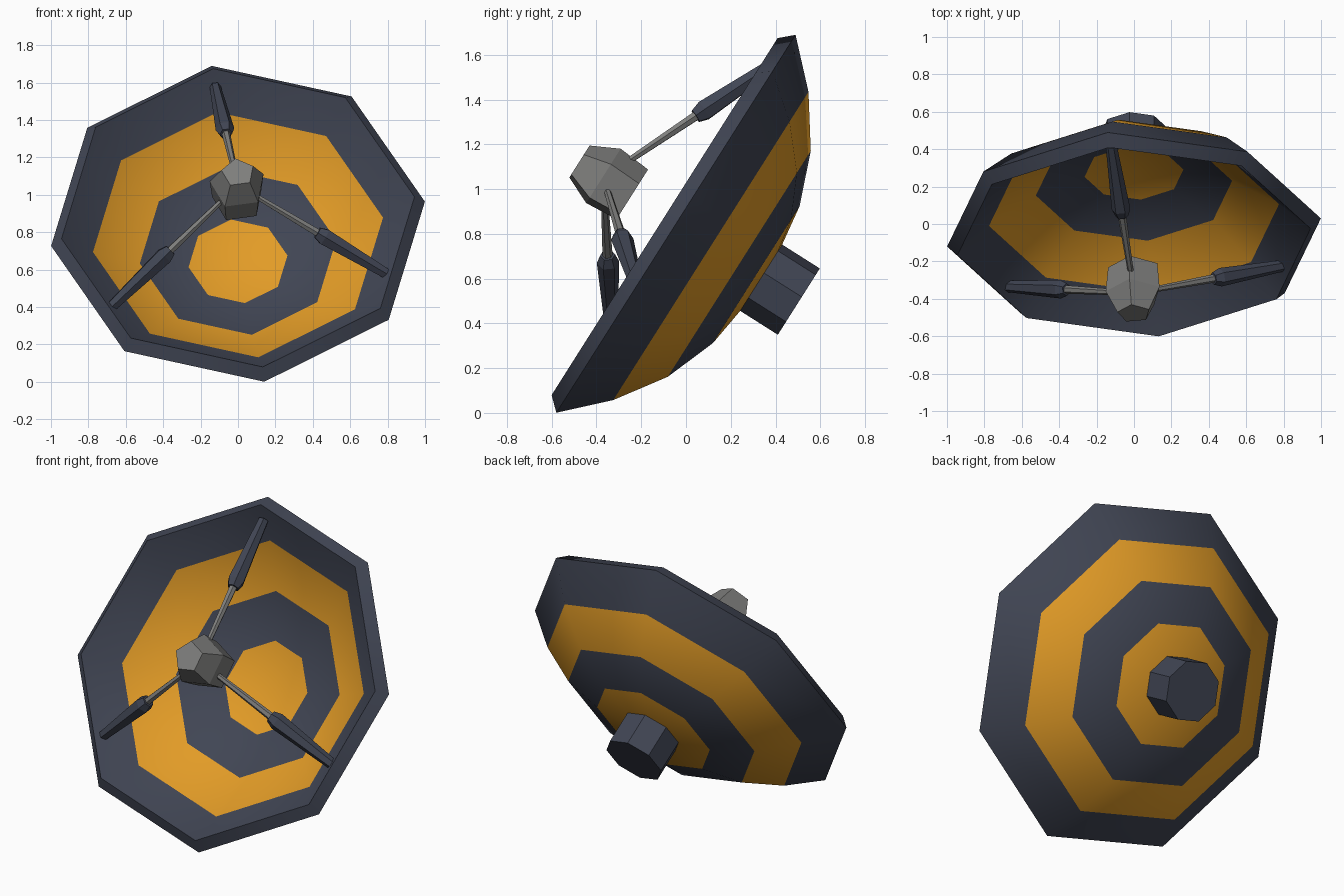
import bpy, math
from mathutils import Matrix, Vector

if "Cube" in bpy.data.objects:
    bpy.data.objects.remove(bpy.data.objects["Cube"])


def material(name, rgb):
    m = bpy.data.materials.new(name)
    m.diffuse_color = (*rgb, 1)
    m.use_nodes = True
    m.node_tree.nodes["Principled BSDF"].inputs["Base Color"].default_value = m.diffuse_color
    return m


SLATE = material("slate blue", (0.052, 0.060, 0.088))
ORANGE = material("amber orange", (0.76, 0.33, 0.02))
GREY = material("metal grey", (0.21, 0.21, 0.205))

# Dish frame: local z is the dish axis, tilted up towards the front
V = Vector((0, 0.535, 0.845)).normalized()
N = Vector((1, 0, 0)).cross(V)
FRAME = Matrix.Translation((0, -0.045, 0.845)) @ Matrix(
    ((1, 0, 0), V, N)).transposed().to_4x4()
PHASE = 8  # degrees, turn of the whole dish about its axis


def lathe(name, profile, sides, phase, mats, frame, bands=None, smooth=None):
    """Revolve (radius, height) points; bands gives a material per segment."""
    verts, faces, idx, rings = [], [], [], []
    for r, h in profile:
        start = len(verts)
        if r == 0:
            verts.append((0, 0, h))
            rings.append([start] * sides)
            continue
        for k in range(sides):
            a = math.radians(phase) + math.tau * k / sides
            verts.append((r * math.cos(a), r * math.sin(a), h))
        rings.append(list(range(start, start + sides)))
    for s, (lo, hi) in enumerate(zip(rings, rings[1:])):
        for k in range(sides):
            j = (k + 1) % sides
            quad = [lo[k], lo[j], hi[j], hi[k]]
            faces.append(list(dict.fromkeys(quad)))
            idx.append(bands[s] if bands else 0)
    # flat end caps where the profile is open
    if profile[0][0] > 0:
        faces.append(rings[0][::-1])
        idx.append(0)
    if profile[-1][0] > 0:
        faces.append(rings[-1])
        idx.append(0)
    me = bpy.data.meshes.new(name)
    me.from_pydata(verts, [], faces)
    for m in mats:
        me.materials.append(m)
    for p, i in zip(me.polygons, idx):
        p.material_index = i
    me.update()
    ob = bpy.data.objects.new(name, me)
    ob.matrix_world = frame
    bpy.context.collection.objects.link(ob)
    if smooth:
        bpy.context.view_layer.objects.active = ob
        ob.select_set(True)
        bpy.ops.object.shade_smooth_by_angle(angle=math.radians(smooth))
        ob.select_set(False)
    return ob


# Bowl: back surface outwards, over the lip, then front surface inwards
bowl = [(0, -0.475), (0.365, -0.425), (0.603, -0.335), (0.823, -0.185), (1.009, 0),
        (0.953, 0.06), (0.783, -0.11), (0.53, -0.28), (0.267, -0.375), (0, -0.40)]
lathe("dish_bowl", bowl, 8, PHASE, [SLATE, ORANGE], FRAME,
      bands=[1, 0, 1, 0, 0, 0, 1, 0, 1], smooth=40)

# Mount hub behind the bowl
lathe("rear_hub", [(0.177, -0.65), (0.177, -0.43)], 8, PHASE, [SLATE], FRAME)

# Five-sided receiver at the focus
lathe("receiver", [(0.14, 0.235), (0.153, 0.388), (0.09, 0.513)], 5, PHASE + 91,
      [GREY], FRAME)

# Three struts: thin rod from the receiver, thick sleeve down to the bowl
for i in range(3):
    a = math.radians(PHASE + 90 + 120 * i)
    d = Vector((math.cos(a), math.sin(a), 0))
    start = d * 0.08 + Vector((0, 0, 0.349))
    end = d * 0.875 + Vector((0, 0, 0.0))
    axis = end - start
    length = axis.length
    frame = FRAME @ Matrix.Translation(start) @ axis.to_track_quat('Z', 'Y').to_matrix().to_4x4()
    s = length * 0.475
    lathe(f"strut_rod_{i + 1}", [(0.015, 0), (0.023, s + 0.02)], 6, 0, [GREY], frame)
    lathe(f"strut_sleeve_{i + 1}", [(0.034, s), (0.05, s + 0.045), (0.03, length)],
          6, 0, [SLATE], frame)
